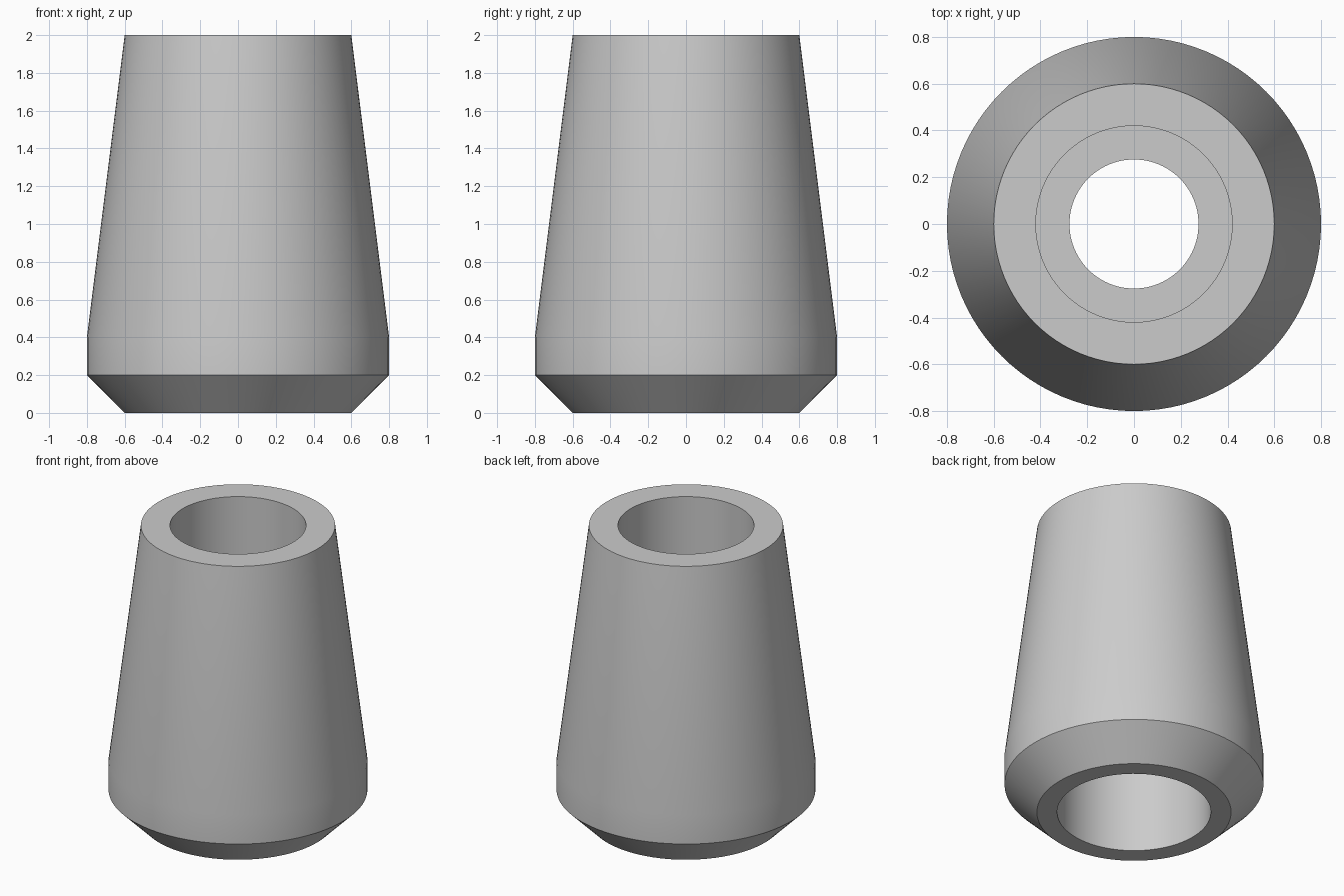
import bpy
import bmesh
from math import radians, tau, cos, sin

cube = bpy.data.objects.get("Cube")
if cube:
    bpy.data.objects.remove(cube, do_unlink=True)

SEGMENTS = 96

# Single grey material
grey = bpy.data.materials.new("plain grey")
grey.use_nodes = True
colour = (0.6, 0.6, 0.6, 1)
grey.diffuse_color = colour
grey.node_tree.nodes["Principled BSDF"].inputs["Base Color"].default_value = colour


def lathe(name, profile):
    """Revolve a closed (radius, height) profile around z."""
    bm = bmesh.new()
    rings = [[bm.verts.new((r * cos(tau * i / SEGMENTS), r * sin(tau * i / SEGMENTS), z))
              for i in range(SEGMENTS)] for r, z in profile]
    for lower, upper in zip(rings, rings[1:] + rings[:1]):
        for i in range(SEGMENTS):
            j = (i + 1) % SEGMENTS
            bm.faces.new((lower[i], lower[j], upper[j], upper[i]))
    bmesh.ops.recalc_face_normals(bm, faces=bm.faces)
    mesh = bpy.data.meshes.new(name)
    bm.to_mesh(mesh)
    bm.free()
    obj = bpy.data.objects.new(name, mesh)
    bpy.context.collection.objects.link(obj)
    mesh.materials.append(grey)
    bpy.ops.object.select_all(action="DESELECT")
    obj.select_set(True)
    bpy.context.view_layer.objects.active = obj
    bpy.ops.object.shade_smooth_by_angle(angle=radians(30))
    return obj


# Tapered outer wall with a chamfered foot
outer = [(0.6, 0), (0.8, 0.2), (0.8, 0.4), (0.6, 2)]
# Upper socket, narrow throat and wider lower bore
inner = [(0.42, 2), (0.42, 1.2), (0.276, 1.2), (0.276, 0.8), (0.475, 0.8), (0.475, 0)]
lathe("tapered_sleeve", outer + inner)
